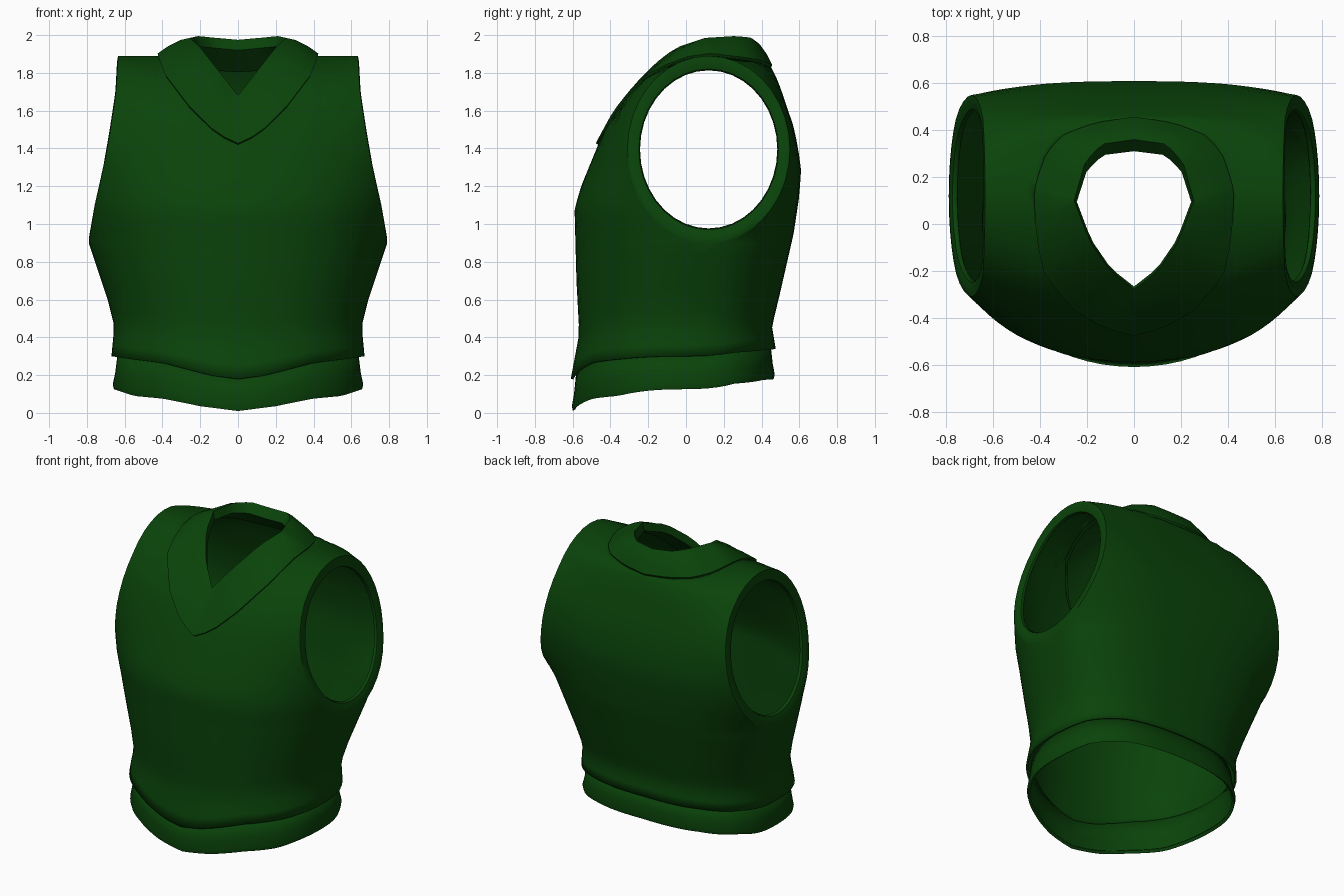
import bpy, bmesh, math
from mathutils import Vector

cube = bpy.data.objects.get("Cube")
if cube:
    bpy.data.objects.remove(cube, do_unlink=True)

green = bpy.data.materials.new("dark_green_knit")
green.use_nodes = True
green.diffuse_color = (0.003, 0.056, 0.003, 1)
green.node_tree.nodes["Principled BSDF"].inputs["Base Color"].default_value = green.diffuse_color

# Outline tables: (height, value)
SIDE_X = [(.3, .67), (.46, .655), (.6, .69), (.75, .74), (.9, .79), (1.1, .755),
          (1.3, .71), (1.5, .675), (1.7, .645), (1.89, .635)]
FRONT_Y = [(.18, -.61), (.42, -.565), (.7, -.58), (1.08, -.59), (1.2, -.555), (1.42, -.465),
           (1.6, -.38), (1.77, -.24), (1.84, -.1), (1.875, .01), (1.89, .12)]
BACK_Y = [(.34, .475), (.46, .455), (.6, .49), (.95, .57), (1.15, .6), (1.3, .61), (1.5, .575),
          (1.75, .49), (1.83, .45), (1.86, .38), (1.875, .28), (1.89, .12)]
SEAM_Y = [(.3, -.03), (.9, .12)]
# Edge tables: (fraction from centre to side, height)
HEM = {-1: [(0, .18), (.22, .2), (.6, .265), (.85, .285), (1, .3)],
       1: [(0, .34), (.6, .335), (.9, .32), (1, .3)]}
BAND = {-1: [(0, .01), (.3, .035), (.6, .075), (.84, .09), (1, .125)],
        1: [(0, .18), (.6, .175), (.9, .155), (1, .125)]}
NECK = {-1: [(0, 1.42), (.24, 1.47), (.6, 1.62), (.9, 1.78), (.97, 1.85), (1, 1.89)],
        1: [(0, 1.83), (.4, 1.84), (.75, 1.86), (.92, 1.875), (1, 1.89)]}
# Neck opening edge: (fraction, coordinate)
LIP = {-1: ([(0, 0), (1, .255)],
            [(0, -.28), (.4, -.2), (.75, -.07), (1, .1)],
            [(0, 1.68), (.4, 1.81), (.8, 1.94), (1, 1.985)]),
       1: ([(0, 0), (.5, .14), (.8, .21), (1, .255)],
           [(0, .36), (.5, .34), (.8, .26), (1, .1)],
           [(0, 1.975), (.6, 1.99), (.8, 1.995), (1, 1.985)])}
NECK_U = .66
ARM_Y, ARM_Z, ARM_RY, ARM_RZ = .12, 1.395, .43, .495


def look(table, t):
    if t <= table[0][0]:
        return table[0][1]
    for (a, p), (b, q) in zip(table, table[1:]):
        if t <= b:
            return p + (q - p) * (t - a) / (b - a)
    return table[-1][1]


def torso(u, z, side):
    """Point on the torso: u runs from the centre to the side, side is -1 front, 1 back."""
    seam = look(SEAM_Y, z)
    reach = side * (look(FRONT_Y if side < 0 else BACK_Y, z) - seam)
    power = 2.2 if side < 0 else 2.6
    cut = 1
    if z > .9:
        # The armhole trims the oval section where it meets the opening
        opening = ARM_RY * math.sqrt(max(0, 1 - ((z - ARM_Z) / ARM_RZ) ** 2))
        reach = max(reach, opening, .0001)
        cut = (1 - (opening / reach) ** power) ** (1 / power)
    bulge = max(0, 1 - (cut * u) ** power) ** (1 / power)
    return Vector((u * look(SIDE_X, z), seam + side * reach * bulge, z))


def add_grid(bm, pts, flip=False):
    verts = [[bm.verts.new(p) for p in col] for col in pts]
    for a, b in zip(verts, verts[1:]):
        for j in range(len(a) - 1):
            quad = [a[j], b[j], b[j + 1], a[j + 1]]
            bm.faces.new(quad[::-1] if flip else quad)


def finish(name, bm, thickness=0):
    bmesh.ops.remove_doubles(bm, verts=bm.verts, dist=.0005)
    mesh = bpy.data.meshes.new(name)
    bm.to_mesh(mesh)
    bm.free()
    ob = bpy.data.objects.new(name, mesh)
    bpy.context.collection.objects.link(ob)
    mesh.materials.append(green)
    bpy.ops.object.select_all(action='DESELECT')
    ob.select_set(True)
    bpy.context.view_layer.objects.active = ob
    bpy.ops.object.shade_smooth_by_angle(angle=math.radians(40))
    mirror = ob.modifiers.new("mirror", 'MIRROR')
    mirror.merge_threshold = .001
    if thickness:
        solid = ob.modifiers.new("thickness", 'SOLIDIFY')
        solid.thickness = thickness
        solid.offset = -1


N = 10
neck_cols = [math.sin(math.pi / 2 * i / N) for i in range(N + 1)]
cols = [NECK_U * s for s in neck_cols]
cols += [NECK_U + (1 - NECK_U) * math.sin(math.pi / 2 * i / N) for i in range(1, N + 1)]
LOW, HIGH = 10, 18

# Torso panels, front and back, joined at the sides and shoulders
bm = bmesh.new()
arm_edge = []
for side in (-1, 1):
    panel = []
    for u in cols:
        bottom, top = look(HEM[side], u), look(NECK[side], u / NECK_U)
        zs = [bottom + (.9 - bottom) * j / LOW for j in range(LOW)]
        zs += [.9 + (top - .9) * (1 - math.cos(math.pi * j / HIGH)) / 2 for j in range(HIGH + 1)]
        panel.append([torso(u, z, side) for z in zs])
    add_grid(bm, panel, flip=side > 0)
    loop = panel[-1][LOW:]
    arm_edge += loop if side < 0 else loop[-2::-1]

# Armhole rim, turned inwards
rim = []
for p in arm_edge:
    ring = [p]
    for scale, depth in ((.93, -.004), (.86, .004), (.845, .02)):
        y = ARM_Y + (p.y - ARM_Y) * scale
        z = ARM_Z + (p.z - ARM_Z) * scale
        ring.append(Vector((look(SIDE_X, z) - depth, y, z)))
    rim.append(ring)
add_grid(bm, rim, flip=True)
finish("vest_body", bm, .014)

# Waistband tucked under the hem
bm = bmesh.new()
for side in (-1, 1):
    strip = []
    for u in cols:
        low, high = look(BAND[side], u), look(HEM[side], u)
        column = []
        for scale, z in ((.955, low + .01), (.98, low), (.99, low + .025),
                         (.97, (low + high) / 2), (.95, high + .02)):
            p = torso(u, high, side)
            column.append(Vector((p.x * scale, -.06 + (p.y + .06) * scale, z)))
        strip.append(column)
    add_grid(bm, strip, flip=side > 0)
finish("waistband", bm, .01)

# Raised V-neck collar following the neck edge of the torso
bm = bmesh.new()
ring = []
for side in (-1, 1):
    tuck = .96 if side < 0 else .84
    for s in (neck_cols if side < 0 else neck_cols[-2::-1]):
        outer = torso(s * NECK_U, look(NECK[side], s), side)
        inner = Vector([look(t, s) for t in LIP[side]])
        mid = (outer + inner) / 2
        out = (mid - Vector((0, .05, 1.3))).normalized()
        fold = Vector((inner.x * .96, .05 + (inner.y - .05) * tuck, inner.z - .055))
        ring.append([outer - out * .012, outer + out * .014, outer.lerp(inner, .35) + out * .02,
                     outer.lerp(inner, .75) + out * .015, inner, fold, outer - out * .03])
add_grid(bm, ring)
finish("collar", bm)
